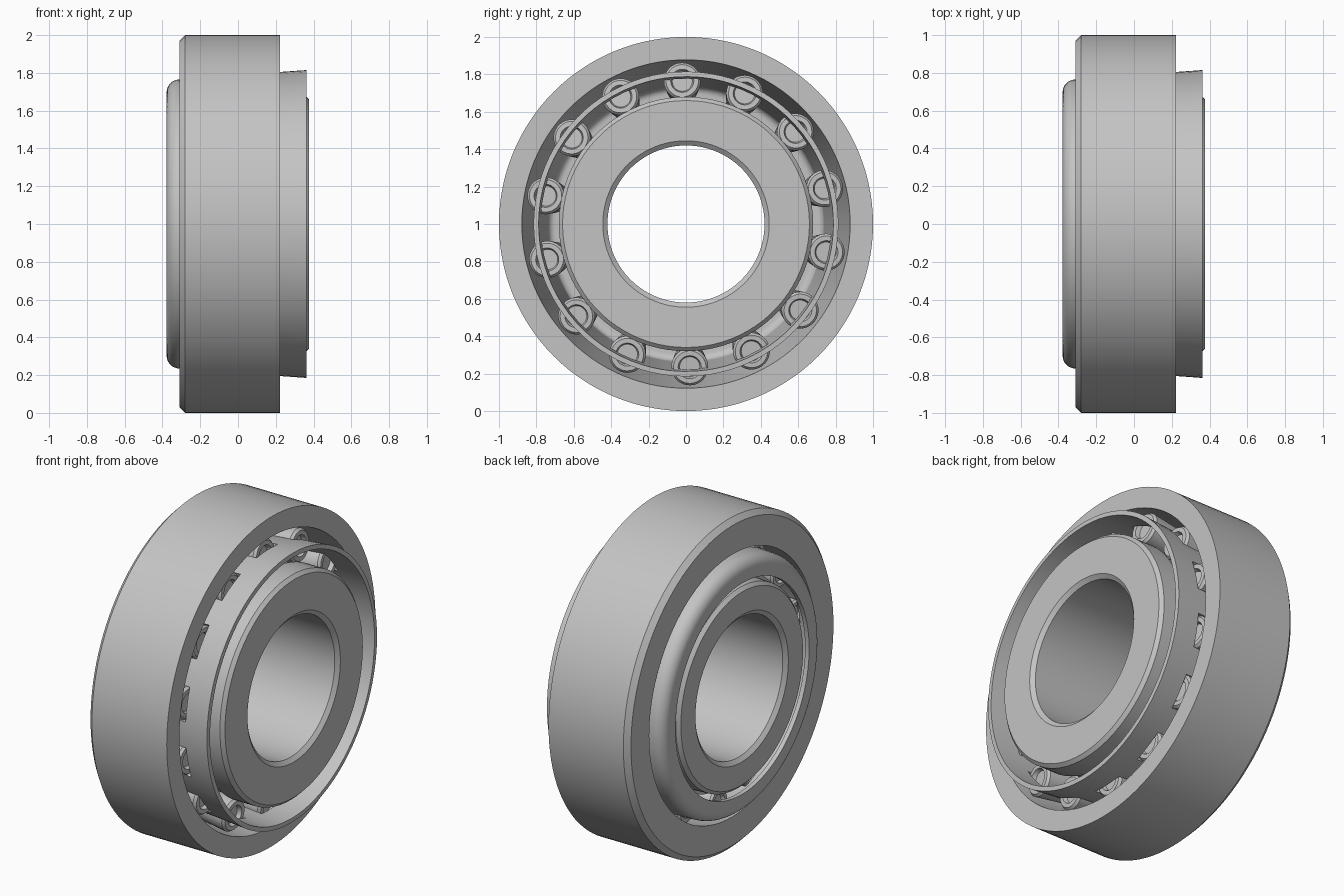
import bpy
import bmesh
from math import radians, pi, sin, cos, tau, atan
from mathutils import Matrix

if "Cube" in bpy.data.objects:
    bpy.data.objects.remove(bpy.data.objects["Cube"], do_unlink=True)

ROLLERS = 14
PITCH = tau / ROLLERS
START = radians(91.5)
CENTRE = Matrix.Translation((0, 0, 1))

steel = bpy.data.materials.new("steel grey")
steel.use_nodes = True
GREY = (0.55, 0.55, 0.55, 1)
steel.diffuse_color = GREY
steel.node_tree.nodes["Principled BSDF"].inputs["Base Color"].default_value = GREY


def even_angles(count):
    return [tau * i / count for i in range(count)]


def revolve(name, profile, angles, closed=True, skip=None):
    """Spin an (x, radius) profile about the x axis; skip(i, j) leaves holes."""
    bm = bmesh.new()
    grid = [[bm.verts.new((x, r * cos(a), r * sin(a))) for a in angles]
            for x, r in profile]
    rows, cols = len(profile), len(angles)
    for i in range(rows if closed else rows - 1):
        for j in range(cols):
            if skip and skip(i, j):
                continue
            a, b = grid[i], grid[(i + 1) % rows]
            k = (j + 1) % cols
            bm.faces.new((a[j], a[k], b[k], b[j]))
    bmesh.ops.remove_doubles(bm, verts=bm.verts, dist=1e-5)
    if closed:
        bmesh.ops.recalc_face_normals(bm, faces=bm.faces)
    mesh = bpy.data.meshes.new(name)
    bm.to_mesh(mesh)
    bm.free()
    mesh.materials.append(steel)
    obj = bpy.data.objects.new(name, mesh)
    bpy.context.collection.objects.link(obj)
    obj.matrix_world = CENTRE
    return obj


def activate(obj):
    bpy.ops.object.select_all(action='DESELECT')
    obj.select_set(True)
    bpy.context.view_layer.objects.active = obj


def smooth(obj):
    activate(obj)
    bpy.ops.object.shade_smooth_by_angle(angle=radians(30))


# Outer ring with a tapered raceway
smooth(revolve("outer_ring", [
    (-0.31, 0.795), (-0.31, 0.97), (-0.28, 1.0),
    (0.222, 1.0), (0.222, 0.878)], even_angles(112)))

# Inner ring: chamfered bore, sloped raceway and a rib at the wide end
smooth(revolve("inner_ring", [
    (-0.375, 0.445), (-0.375, 0.585), (-0.355, 0.605), (-0.25, 0.61),
    (-0.25, 0.632), (0.22, 0.667), (0.22, 0.68), (0.355, 0.68),
    (0.375, 0.66), (0.375, 0.445), (0.355, 0.42), (-0.355, 0.42)],
    even_angles(84)))

# Cage: rounded lip, cone with one window per roller, plain rim
lip = [(-0.31 - 0.068 * cos(t), 0.697 + 0.068 * sin(t))
       for t in (pi / 2 * k / 8 for k in range(9))]
cage_profile = [(-0.378, 0.64)] + lip + [(-0.25, 0.769), (0.21, 0.804), (0.362, 0.815)]
window_row = len(cage_profile) - 3
HALF = 0.125
offsets = [-HALF, -HALF / 3, HALF / 3]
web = PITCH - 2 * HALF
offsets += [HALF, HALF + web / 3, HALF + web * 2 / 3]
cage_angles = [START + n * PITCH + o for n in range(ROLLERS) for o in offsets]
cage = revolve("cage", cage_profile, cage_angles, closed=False,
               skip=lambda i, j: i == window_row and j % 6 < 3)
shell = cage.modifiers.new("thickness", 'SOLIDIFY')
shell.thickness = 0.027
shell.offset = -1
activate(cage)
bpy.ops.object.modifier_apply(modifier=shell.name)
smooth(cage)

# Tapered rollers with dished ends, sharing one mesh
roller = revolve("roller_1", [
    (-0.2, 0), (-0.2, 0.045), (-0.22, 0.052), (-0.22, 0.073), (-0.208, 0.083),
    (0.205, 0.099), (0.22, 0.087), (0.22, 0.062), (0.195, 0.054), (0.195, 0)],
    even_angles(32))
smooth(roller)
tilt = Matrix.Translation((-0.02, 0.744, 0)) @ Matrix.Rotation(atan(0.1), 4, 'Z')
for n in range(ROLLERS):
    if n:
        obj = bpy.data.objects.new(f"roller_{n + 1}", roller.data)
        bpy.context.collection.objects.link(obj)
    else:
        obj = roller
    obj.matrix_world = CENTRE @ Matrix.Rotation(START + n * PITCH, 4, 'X') @ tilt
